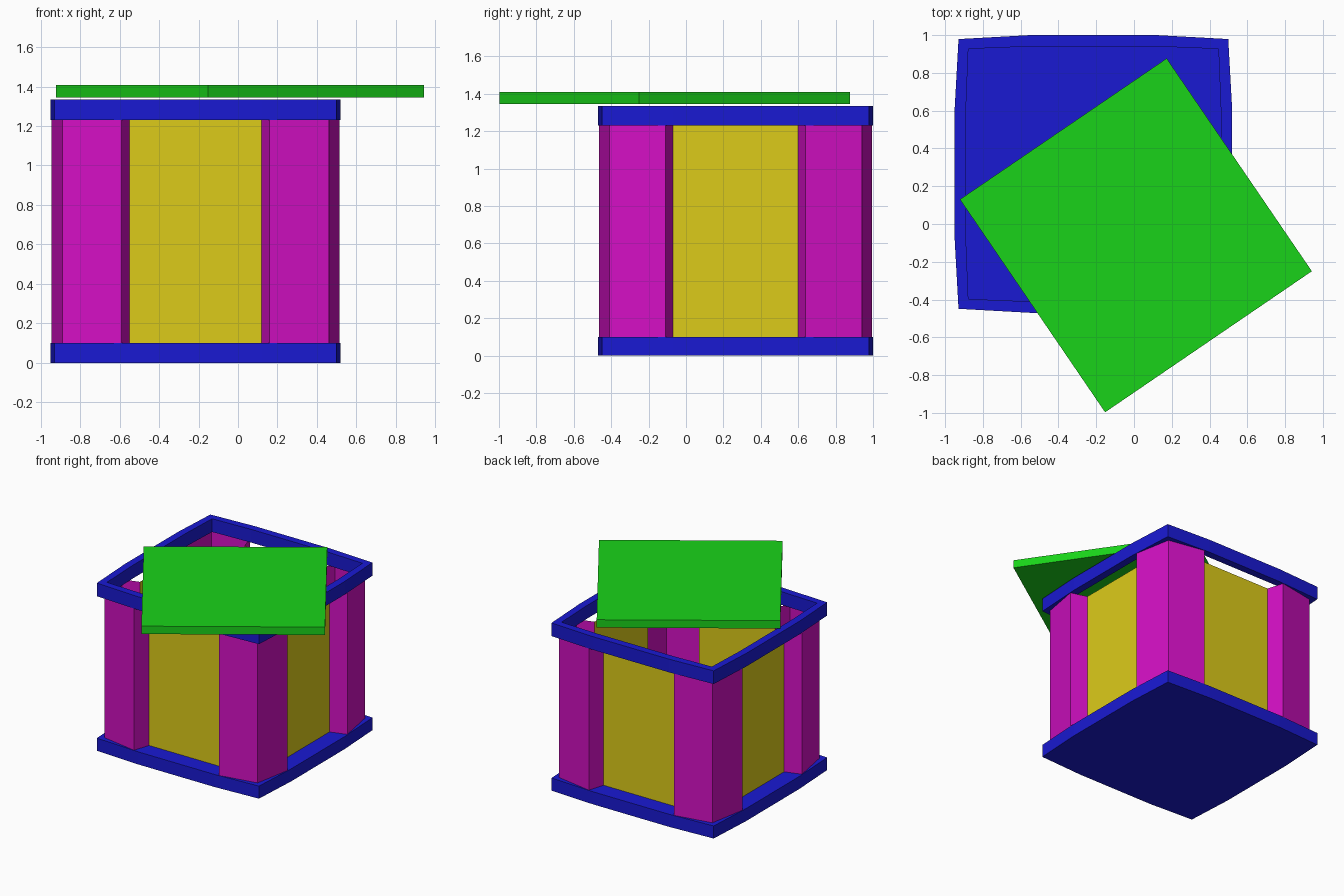
import bpy, bmesh
from mathutils import Matrix, Vector
from math import radians

if "Cube" in bpy.data.objects:
    bpy.data.objects.remove(bpy.data.objects["Cube"])

CX, CY = -0.215, 0.265   # centre of the crate body


def material(name, rgb):
    m = bpy.data.materials.new(name)
    m.diffuse_color = (*rgb, 1)
    m.use_nodes = True
    m.node_tree.nodes["Principled BSDF"].inputs["Base Color"].default_value = m.diffuse_color
    return m


BLUE = material("blue", (0.01, 0.01, 0.65))
PINK = material("magenta", (0.65, 0.005, 0.55))
YELLOW = material("yellow", (0.72, 0.6, 0.01))
GREEN = material("green", (0.01, 0.65, 0.01))


def finish(name, bm, mat, loc):
    me = bpy.data.meshes.new(name)
    bm.to_mesh(me)
    bm.free()
    ob = bpy.data.objects.new(name, me)
    ob.location = loc
    me.materials.append(mat)
    bpy.context.collection.objects.link(ob)
    return ob


def turned(pts, k):
    """Rotate 2D points by k quarter turns."""
    r = Matrix.Rotation(radians(90 * k), 2)
    return [r @ Vector(p) for p in pts]


def outline(corner, middle):
    """Square outline with slightly bulging sides."""
    side = [(-corner, -corner), (-0.335, -middle), (0.335, -middle)]
    return [p for k in range(4) for p in turned(side, k)]


def loop(bm, pts, z):
    return [bm.verts.new((p[0], p[1], z)) for p in pts]


def bridge(bm, a, b, closed=True):
    n = len(a)
    for i in range(n if closed else n - 1):
        j = (i + 1) % n
        bm.faces.new((a[i], a[j], b[j], b[i]))


outer, inner = outline(0.714, 0.735), outline(0.662, 0.675)

# solid base slab
bm = bmesh.new()
lo, hi = loop(bm, outer, 0), loop(bm, outer, 0.1)
bridge(bm, lo, hi)
bm.faces.new(lo[::-1])
bm.faces.new(hi)
finish("base", bm, BLUE, (CX, CY, 0))

# open top rim
bm = bmesh.new()
rings = [loop(bm, p, z) for p, z in
         ((outer, 1.23), (outer, 1.335), (inner, 1.335), (inner, 1.23))]
for i in range(4):
    bridge(bm, rings[i], rings[(i + 1) % 4])
finish("top_rim", bm, BLUE, (CX, CY, 0))

# thin corner posts and recessed wall panels, one of each per quarter
post = [(-0.6, 0 - 0.335), (-0.73, -0.375), (-0.675, -0.675),
        (-0.375, -0.73), (-0.335, -0.6)]
panel = [(-0.335, -0.6), (0.335, -0.6)]
for k in range(4):
    for name, pts, mat in (("corner_post", post, PINK), ("wall_panel", panel, YELLOW)):
        bm = bmesh.new()
        p = turned(pts, k)
        bridge(bm, loop(bm, p, 0.1), loop(bm, p, 1.23), closed=False)
        finish(f"{name}_{k + 1}", bm, mat, (CX, CY, 0))

# lid lying askew on the rim
bm = bmesh.new()
bmesh.ops.create_cube(bm, size=1)
bmesh.ops.scale(bm, vec=(1.325, 1.364, 0.063), verts=bm.verts)
lid = finish("lid", bm, GREEN, (0.01, -0.06, 1.377))
lid.rotation_euler.z = radians(34.3)
